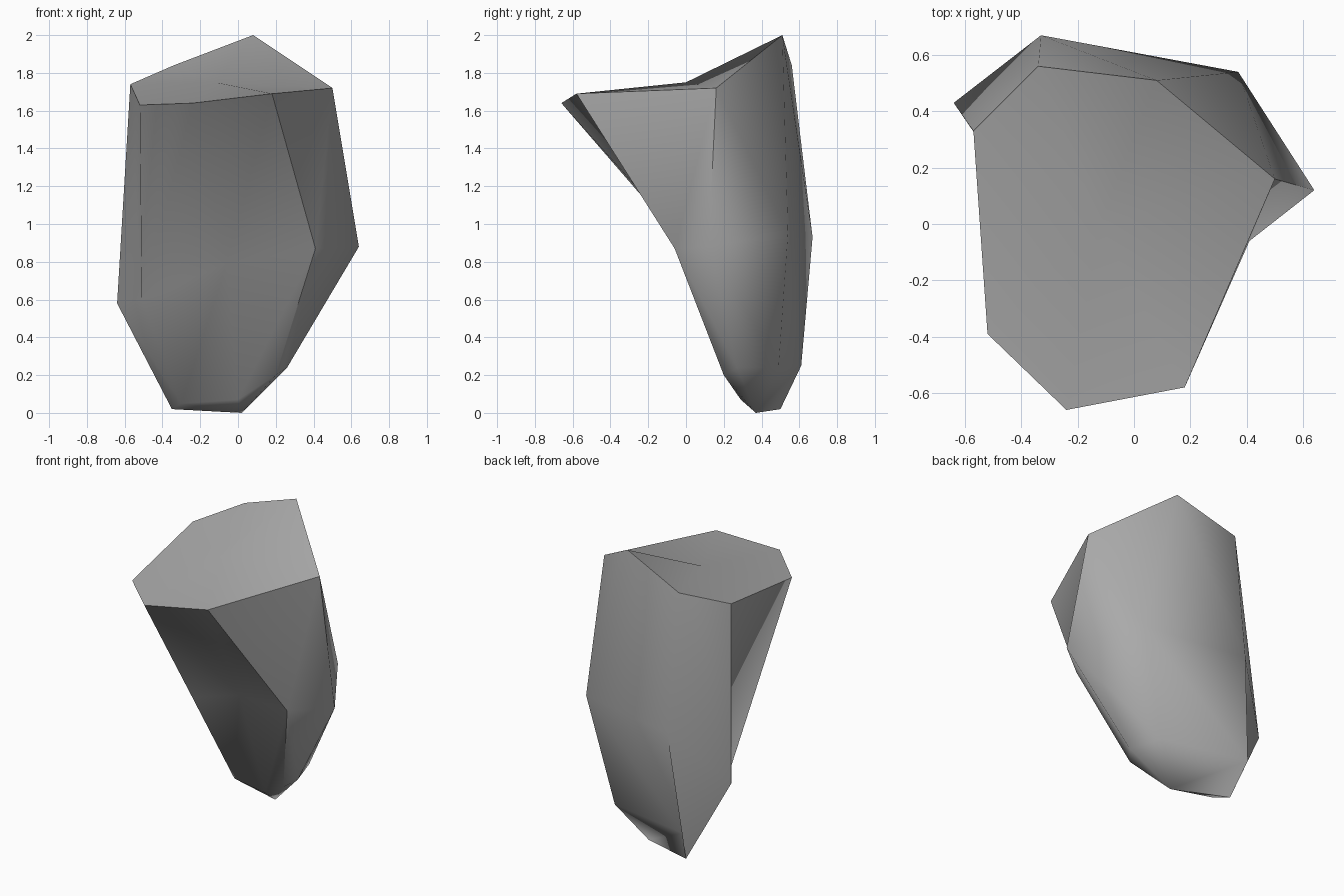
import bpy
import bmesh
from math import radians

default_cube = bpy.data.objects.get("Cube")
if default_cube:
    bpy.data.objects.remove(default_cube, do_unlink=True)

# Seven-sided cross-sections of the stone, running clockwise from the left
rim_section = [(-.57, .33, 1.74), (-.34, .56, 1.84), (.08, .51, 2), (.5, .16, 1.72),
               (.18, -.58, 1.69), (-.24, -.66, 1.64), (-.52, -.39, 1.63)]
waist_section = [(-.64, .43, .58), (-.33, .67, .93), (.37, .54, .95), (.64, .12, .88),
                 (.41, -.06, .87), (-.06, .1, .79), (-.51, .24, .6)]
foot_section = [(-.35, .5, .02), (-.4, .61, .25), (.19, .49, .24), (.26, .27, .24),
                (.2, .2, .2), (0, .29, .07), (-.3, .39, .05)]
crown_point = (-.12, 0, 1.75)
base_point = (.02, .37, 0)


def make_material(name, colour):
    material = bpy.data.materials.new(name)
    material.use_nodes = True
    material.diffuse_color = colour
    shader = next(node for node in material.node_tree.nodes if node.type == "BSDF_PRINCIPLED")
    shader.inputs["Base Color"].default_value = colour
    shader.inputs["Roughness"].default_value = .8
    return material


def neighbours(ring):
    return zip(ring, ring[1:] + ring[:1])


def bridge(mesh, upper, lower, hollow_sides):
    """Join two rings; the hollow front sides fold the opposite way to the back."""
    pairs = zip(neighbours(upper), neighbours(lower))
    for index, ((up, up_next), (low, low_next)) in enumerate(pairs):
        if index in hollow_sides:
            triangles = (up, low, low_next), (up, low_next, up_next)
        else:
            triangles = (up, low, up_next), (up_next, low, low_next)
        for triangle in triangles:
            mesh.faces.new(triangle)


def cap(mesh, ring, point):
    """Close a ring with a fan around one point."""
    centre = mesh.verts.new(point)
    for vert, vert_next in neighbours(ring):
        mesh.faces.new((vert, vert_next, centre))


# Stone body: walls with a hollow front, sloping crown and narrow base
mesh = bmesh.new()
rim, waist, foot = [[mesh.verts.new(point) for point in section]
                    for section in (rim_section, waist_section, foot_section)]
bridge(mesh, rim, waist, hollow_sides=(3, 4, 5))
bridge(mesh, waist, foot, hollow_sides=(4, 5))
cap(mesh, rim, crown_point)
cap(mesh, foot, base_point)
bmesh.ops.recalc_face_normals(mesh, faces=mesh.faces[:])

stone_data = bpy.data.meshes.new("stone_shard")
mesh.to_mesh(stone_data)
mesh.free()
stone = bpy.data.objects.new("stone_shard", stone_data)
bpy.context.collection.objects.link(stone)
stone_data.materials.append(make_material("stone_grey", (.4, .4, .4, 1)))

# Soft facets with crisp rim edges
bpy.ops.object.select_all(action="DESELECT")
stone.select_set(True)
bpy.context.view_layer.objects.active = stone
bpy.ops.object.shade_smooth_by_angle(angle=radians(60))
